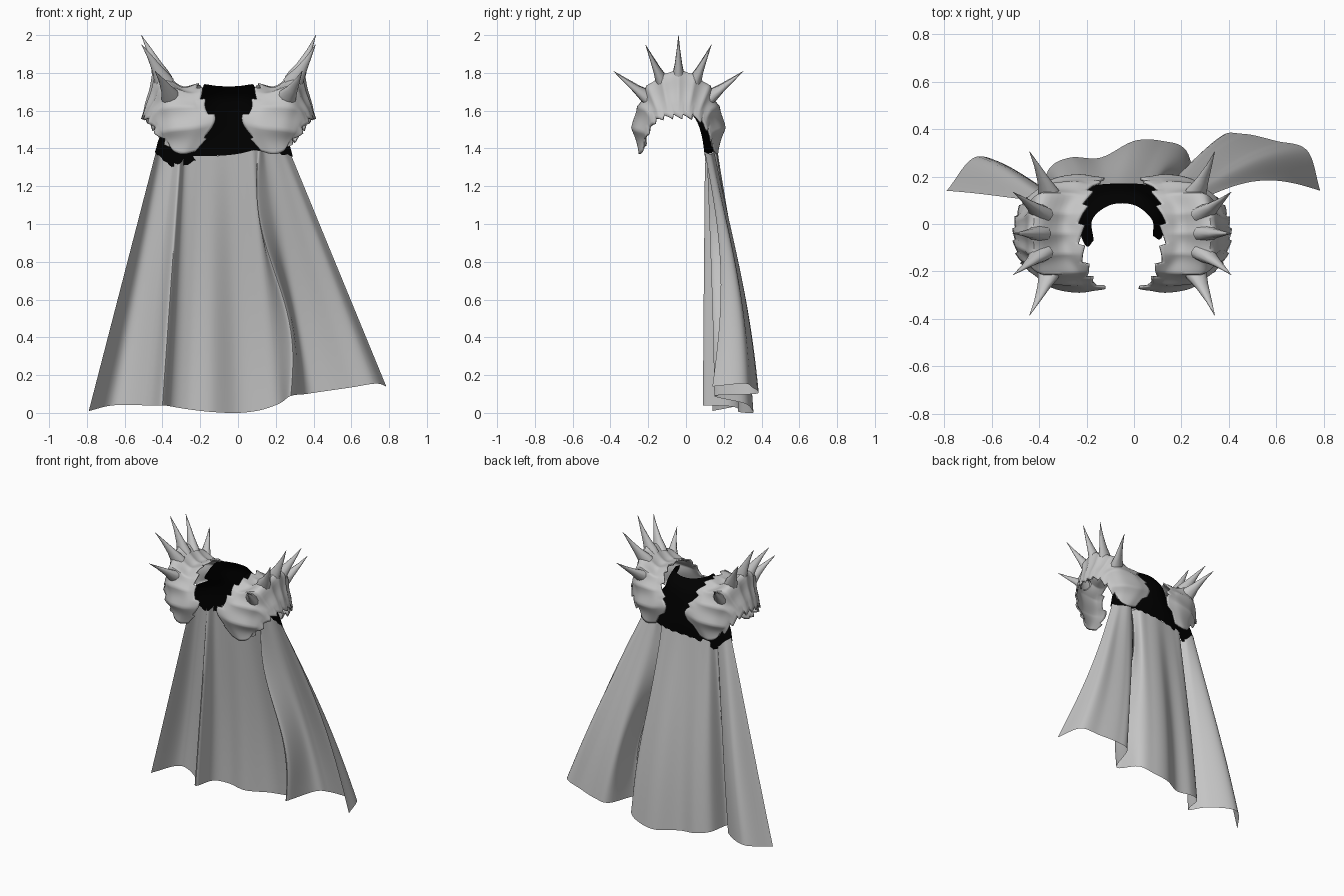
import bpy, math
from mathutils import Vector

if "Cube" in bpy.data.objects:
    bpy.data.objects.remove(bpy.data.objects["Cube"], do_unlink=True)

CX, CY = -0.05, -0.04   # centre of the shoulder armour


def material(name, value):
    m = bpy.data.materials.new(name)
    m.use_nodes = True
    col = (value, value, value, 1)
    m.diffuse_color = col
    bsdf = m.node_tree.nodes["Principled BSDF"]
    bsdf.inputs["Base Color"].default_value = col
    bsdf.inputs["Roughness"].default_value = 0.8
    return m


grey = material("grey", 0.56)
black = material("black", 0.0)


def spline(keys, n):
    """Sample n points of a smooth curve through the keys."""
    keys = [Vector(k) for k in keys]
    out = []
    for i in range(n):
        f = i / (n - 1) * (len(keys) - 1)
        k = min(int(f), len(keys) - 2)
        t = f - k
        b, c = keys[k], keys[k + 1]
        a = keys[k - 1] if k else b * 2 - c
        d = keys[k + 2] if k + 2 < len(keys) else c * 2 - b
        out.append(0.5 * (2 * b + (c - a) * t + (2 * a - 5 * b + 4 * c - d) * t ** 2
                          + (3 * b - a - 3 * c + d) * t ** 3))
    return out


def mesh_object(name, verts, faces, mat):
    me = bpy.data.meshes.new(name)
    me.from_pydata(verts, [], faces)
    me.materials.append(mat)
    ob = bpy.data.objects.new(name, me)
    bpy.context.collection.objects.link(ob)
    bpy.ops.object.select_all(action="DESELECT")
    ob.select_set(True)
    bpy.context.view_layer.objects.active = ob
    bpy.ops.object.shade_smooth_by_angle(angle=math.radians(50))
    return ob


def surface(name, rows, nu, nv, mat, adjust):
    """Loft a sheet through rows of key points."""
    rows = [spline(r, nu) for r in rows]
    cols = [spline(c, nv) for c in zip(*rows)]
    verts = [adjust(p, i / (nu - 1), j / (nv - 1))
             for i, col in enumerate(cols) for j, p in enumerate(col)]
    faces = [(i * nv + j, (i + 1) * nv + j, (i + 1) * nv + j + 1, i * nv + j + 1)
             for i in range(nu - 1) for j in range(nv - 1)]
    return mesh_object(name, verts, faces, mat)


# Cape: folded hem lofted up to a nearly flat top edge
hem = [(-.79, .14, .01), (-.66, .285, .04), (-.48, .20, .04), (-.40, .09, .04),
       (-.36, .23, .035), (-.27, .28, .02), (-.14, .28, .005), (0, .35, 0),
       (.12, .35, .015), (.22, .31, .05), (.28, .15, .09), (.36, .36, .1),
       (.46, .38, .115), (.60, .35, .135), (.73, .31, .155), (.785, .14, .14)]
top = [(-.43, .10, 1.40), (-.40, .13, 1.38), (-.35, .13, 1.33), (-.31, .10, 1.32),
       (-.28, .14, 1.35), (-.22, .15, 1.36), (-.13, .16, 1.36), (-.05, .17, 1.365),
       (.02, .165, 1.375), (.08, .155, 1.39), (.11, .11, 1.39), (.14, .14, 1.39),
       (.18, .15, 1.38), (.22, .14, 1.375), (.25, .13, 1.37), (.275, .10, 1.38)]


def drape(p, u, v):
    belly = math.sin(math.pi * v)
    lift = 0.06 * belly * u ** 14                      # left edge curls back
    fullness = 0.12 * belly * (p.y - 0.1)              # deep folds hang fuller
    sway = 0.045 * math.sin(2 * math.pi * v) * math.exp(-((u - 0.67) / 0.05) ** 2)
    return p + Vector((sway, lift + fullness, 0))


surface("cape", [hem, top], 121, 24, grey, drape)

# Dark collar and upper back, spreading down to the top of the cape
collar = [
    [(-.17, -.07, 1.73), (-.175, .02, 1.74), (-.10, .08, 1.73), (0, .08, 1.73), (.075, .02, 1.74), (.08, -.05, 1.73)],
    [(-.205, -.09, 1.66), (-.21, .05, 1.66), (-.12, .13, 1.66), (.02, .13, 1.66), (.11, .05, 1.66), (.115, -.06, 1.66)],
    [(-.27, .04, 1.57), (-.22, .11, 1.55), (-.11, .155, 1.54), (.01, .155, 1.54), (.11, .11, 1.55), (.16, .04, 1.57)],
    [(-.40, .08, 1.48), (-.30, .12, 1.45), (-.15, .165, 1.44), (.02, .165, 1.44), (.15, .13, 1.45), (.25, .08, 1.48)],
    [(-.44, .10, 1.38), (-.33, .125, 1.30), (-.18, .16, 1.35), (.01, .17, 1.365), (.15, .145, 1.38), (.29, .10, 1.36)]]


def ragged(p, u, v):
    return p - Vector((0, 0, 0.005 * math.sin(u * 90) if v > 0.99 else 0))


surface("collar", collar, 49, 25, black, ragged)

# Shoulder armour: half of each lengthwise line, from the front tip to the crest,
# as offsets (outward, forward, height)
neck_line = [(.19, .20, 1.38), (.09, .23, 1.53), (.14, .20, 1.62), (.155, .155, 1.69), (.18, .085, 1.73), (.185, 0, 1.73)]
dip_line = [(.24, .205, 1.37), (.18, .245, 1.51), (.20, .215, 1.62), (.22, .165, 1.69), (.25, .085, 1.72), (.26, 0, 1.73)]
rim_line = [(.28, .195, 1.38), (.28, .23, 1.50), (.31, .205, 1.62), (.34, .165, 1.73), (.37, .09, 1.79), (.38, 0, 1.82)]
side_line = [(.30, .185, 1.40), (.34, .195, 1.49), (.37, .17, 1.60), (.39, .13, 1.65), (.41, .07, 1.69), (.415, 0, 1.71)]
edge_line = [(.31, .175, 1.43), (.37, .165, 1.48), (.41, .135, 1.54), (.435, .10, 1.57), (.45, .05, 1.58), (.455, 0, 1.58)]


def whole(line, side):
    half = [(CX + side * x, CY - y, z) for x, y, z in line]
    return half + [(x, 2 * CY - y, z) for x, y, z in reversed(half[:-1])]


def plated(p, u, v):
    """Raise a rib at every tenth of the length, and notch the free edges."""
    side = 1 if p.x > CX else -1
    wave = abs(math.sin(u * 10 * math.pi))           # 0 on a rib
    tooth = (u * 10 + 0.5) % 1
    centre = Vector((CX + side * .25, CY, 1.55))
    out = (p - centre).normalized()
    p = p - out * 0.014 * wave * math.sin(math.pi * v)
    if v < 0.1:
        p = p + Vector((-side * 0.03 * tooth, 0, 0.01 * tooth))
    if v > 0.9:
        p = p + Vector((side * 0.012 * (tooth - 0.5), 0, -0.028 * tooth))
    return p


def spike(name, base, tip):
    """Nearly straight horn with a flared foot."""
    base, tip = Vector(base), Vector(tip)
    axis = tip - base
    a = axis.cross(Vector((0, 1, 0.01))).normalized()
    b = axis.cross(a).normalized()
    n, verts = 10, []
    rings = ((-.08, .046), (.06, .041), (.3, .026), (.65, .012), (1, .001))
    for t, r in rings:
        c = base + axis * t - a * 0.005 * math.sin(math.pi * max(t, 0))
        for k in range(n):
            ang = 2 * math.pi * k / n
            verts.append(c + (a * math.cos(ang) * 1.15 + b * math.sin(ang) * 0.8) * r)
    faces = [(i * n + k, i * n + (k + 1) % n, (i + 1) * n + (k + 1) % n, (i + 1) * n + k)
             for i in range(len(rings) - 1) for k in range(n)]
    faces.append(tuple(range(4 * n, 5 * n)))
    mesh_object(name, verts, faces, grey)


# Spike feet and tips as (outward, forward, height)
spikes = [((.355, 0, 1.775), (.462, 0, 2.0)),
          ((.345, .086, 1.755), (.46, .175, 1.95)),
          ((.31, .17, 1.675), (.39, .345, 1.81))]

for side, label in ((1, "left"), (-1, "right")):
    lines = [whole(l, side) for l in (neck_line, dip_line, rim_line, side_line, edge_line)]
    guard = surface(label + "_shoulder_guard", lines, 101, 21, grey, plated)
    shell = guard.modifiers.new("thickness", "SOLIDIFY")
    shell.thickness, shell.offset = 0.01, 0
    for i, (foot, tip) in enumerate(spikes):
        for fb in ((1, -1) if i else (1,)):
            ends = [(CX + side * x, CY - fb * y, z) for x, y, z in (foot, tip)]
            spike(f"{label}_spike_{i}_{'front' if fb > 0 else 'back'}", *ends)
